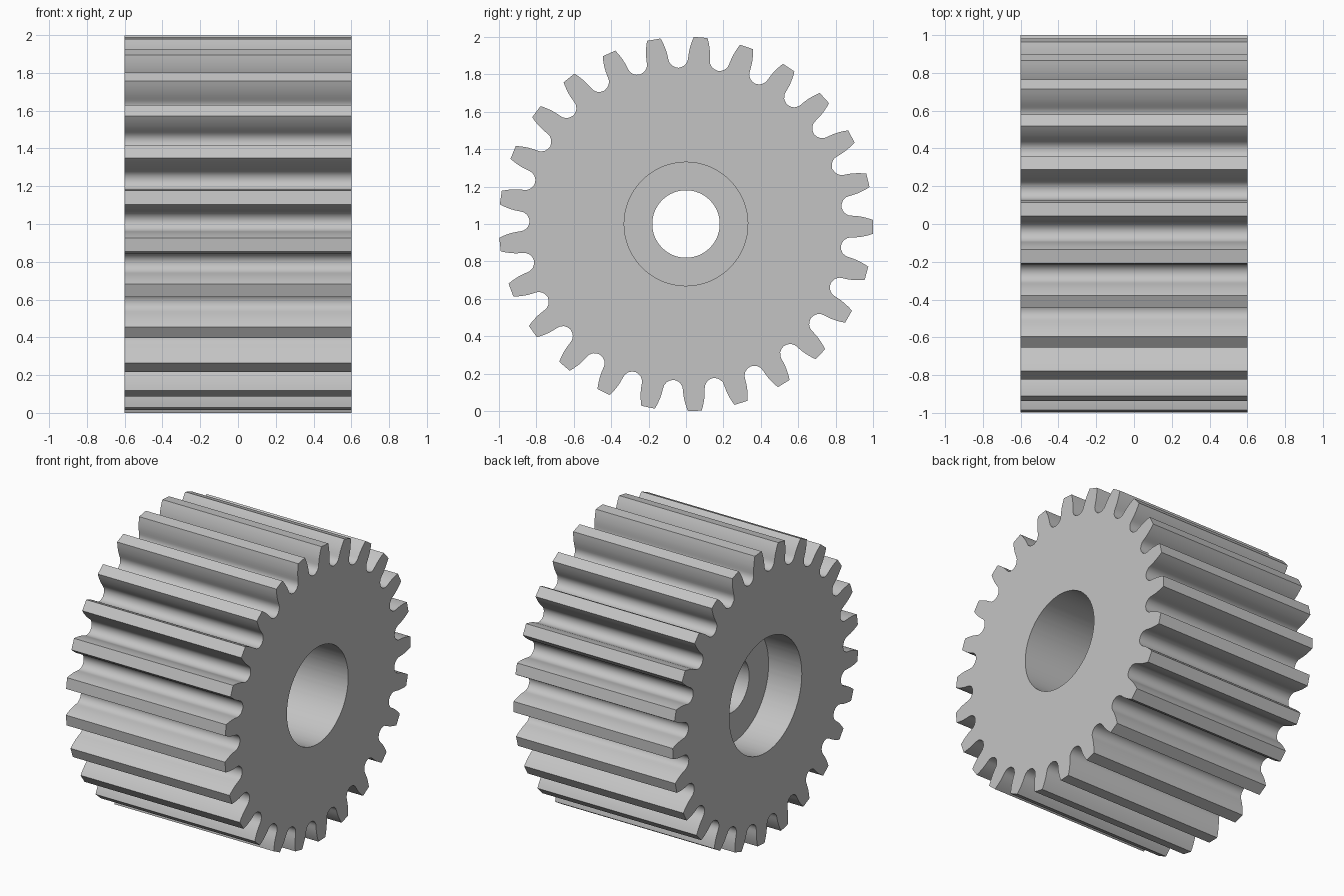
import bpy, bmesh, math

if "Cube" in bpy.data.objects:
    bpy.data.objects.remove(bpy.data.objects["Cube"], do_unlink=True)

TEETH = 25
PITCH = 360 / TEETH
OFFSET = -0.9
HALF_WIDTH = 0.6

# Half tooth: (radius, degrees from tooth centre), tip to valley floor
half_tooth = [(1.0, 2.1), (0.98, 2.55), (0.96, 2.92), (0.94, 3.25), (0.92, 3.5),
              (0.90, 3.67), (0.885, 3.78), (0.868, 4.0), (0.85, 4.8),
              (0.84, 5.9), (0.835, PITCH / 2)]
tooth = [(r, -a) for r, a in reversed(half_tooth[:-1])] + half_tooth

outline = []
for i in range(TEETH):
    outline += [(r, math.radians(OFFSET + i * PITCH + a)) for r, a in tooth]


def circle(radius):
    return [(radius, a) for _, a in outline]


# Closed cross-section: toothed rim, then stepped bore from left to right
LEFT_FLOOR, RIGHT_FLOOR = -0.35, -0.06
sections = [
    (HALF_WIDTH, outline), (-HALF_WIDTH, outline),
    (-HALF_WIDTH, circle(0.39)), (LEFT_FLOOR, circle(0.39)),
    (LEFT_FLOOR, circle(0.18)), (RIGHT_FLOOR, circle(0.18)),
    (RIGHT_FLOOR, circle(0.33)), (HALF_WIDTH, circle(0.33)),
]

bm = bmesh.new()
rings = [[bm.verts.new((x, r * math.cos(a), 1 + r * math.sin(a))) for r, a in ring]
         for x, ring in sections]
n = len(outline)
for k, ring in enumerate(rings):
    after = rings[(k + 1) % len(rings)]
    for i in range(n):
        j = (i + 1) % n
        bm.faces.new((ring[i], ring[j], after[j], after[i]))
bmesh.ops.recalc_face_normals(bm, faces=bm.faces[:])
mesh = bpy.data.meshes.new("spur_gear")
bm.to_mesh(mesh)
bm.free()

gear = bpy.data.objects.new("spur_gear", mesh)
bpy.context.collection.objects.link(gear)

# Plain grey metal
grey = bpy.data.materials.new("grey")
grey.use_nodes = True
colour = (0.55, 0.55, 0.55, 1)
grey.diffuse_color = colour
grey.node_tree.nodes["Principled BSDF"].inputs["Base Color"].default_value = colour
mesh.materials.append(grey)

bpy.ops.object.select_all(action='DESELECT')
gear.select_set(True)
bpy.context.view_layer.objects.active = gear
bpy.ops.object.shade_smooth_by_angle(angle=math.radians(30))
